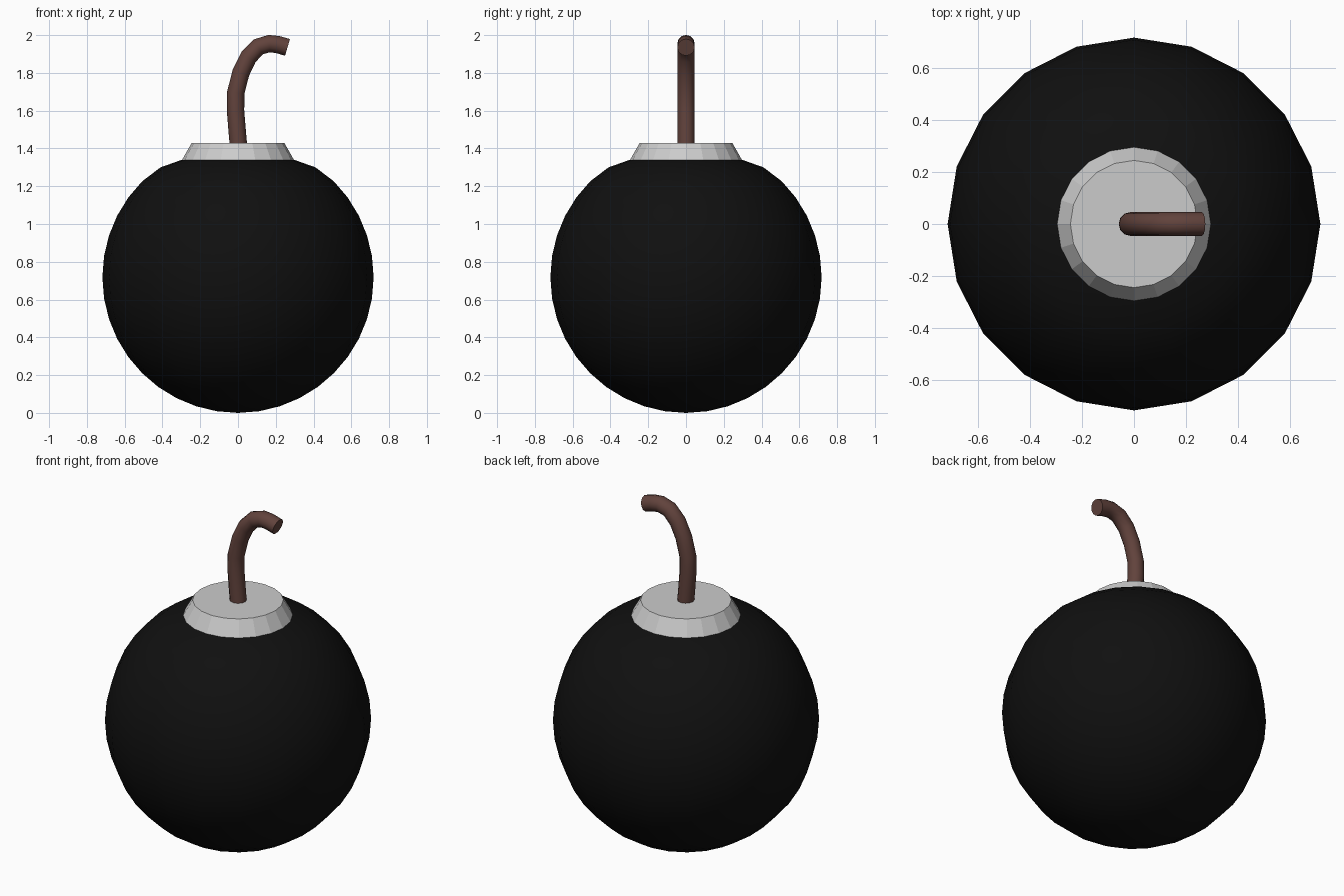
import bpy, bmesh
from math import sin, cos, pi, radians

if "Cube" in bpy.data.objects:
    bpy.data.objects.remove(bpy.data.objects["Cube"])

SIDES = 20


def material(name, rgb):
    m = bpy.data.materials.new(name)
    m.diffuse_color = (*rgb, 1)
    m.use_nodes = True
    m.node_tree.nodes["Principled BSDF"].inputs["Base Color"].default_value = m.diffuse_color
    return m


def lathe(name, profile, mat=None, smooth=False):
    """Revolve (radius, z) points, listed bottom to top; r = 0 makes a pole."""
    bm = bmesh.new()
    rings = []
    for r, z in profile:
        n = 1 if r == 0 else SIDES
        rings.append([bm.verts.new((r * cos(2 * pi * i / SIDES), r * sin(2 * pi * i / SIDES), z))
                      for i in range(n)])
    for a, b in zip(rings, rings[1:]):
        for i in range(SIDES):
            j = (i + 1) % SIDES
            if len(a) == 1:
                bm.faces.new((a[0], b[j], b[i]))
            else:
                bm.faces.new((a[i], a[j], b[j], b[i]))
    bm.faces.new(rings[-1])
    if len(rings[0]) > 1:
        bm.faces.new(rings[0][::-1])
    bmesh.ops.recalc_face_normals(bm, faces=bm.faces[:])
    mesh = bpy.data.meshes.new(name)
    bm.to_mesh(mesh)
    bm.free()
    for p in mesh.polygons:
        p.use_smooth = smooth and len(p.vertices) <= 4
    ob = bpy.data.objects.new(name, mesh)
    bpy.context.collection.objects.link(ob)
    if mat:
        mesh.materials.append(mat)
    return ob


# Round body, slightly flattened where it meets the collar
R = 0.718
profile = [(0, 0)] + [(R * cos(radians(a)), R + R * sin(radians(a))) for a in range(-81, 46, 9)]
profile += [(0.41, 1.30), (0.297, 1.34)]
lathe("body", profile, material("black", (0.005, 0.005, 0.005)), smooth=True)

# Tapered grey collar
lathe("collar", [(0.297, 1.338), (0.245, 1.43)])

# Bent fuse
path = [(0.003, 1.41), (-0.005, 1.5), (-0.013, 1.6), (-0.012, 1.695), (0.015, 1.80),
        (0.055, 1.883), (0.108, 1.938), (0.165, 1.955), (0.21, 1.95), (0.262, 1.935)]
curve = bpy.data.curves.new("fuse", 'CURVE')
curve.dimensions = '3D'
curve.bevel_depth = 0.046
curve.bevel_resolution = 4
curve.use_fill_caps = True
spline = curve.splines.new('POLY')
spline.points.add(len(path) - 1)
for p, (x, z) in zip(spline.points, path):
    p.co = (x, 0, z, 1)
curve.materials.append(material("brown", (0.12, 0.055, 0.045)))
fuse = bpy.data.objects.new("fuse", curve)
bpy.context.collection.objects.link(fuse)

# Turn the fuse into a mesh with crisp ends
bpy.context.view_layer.objects.active = fuse
fuse.select_set(True)
bpy.ops.object.convert(target='MESH')
bpy.ops.object.shade_smooth_by_angle(angle=radians(40))
